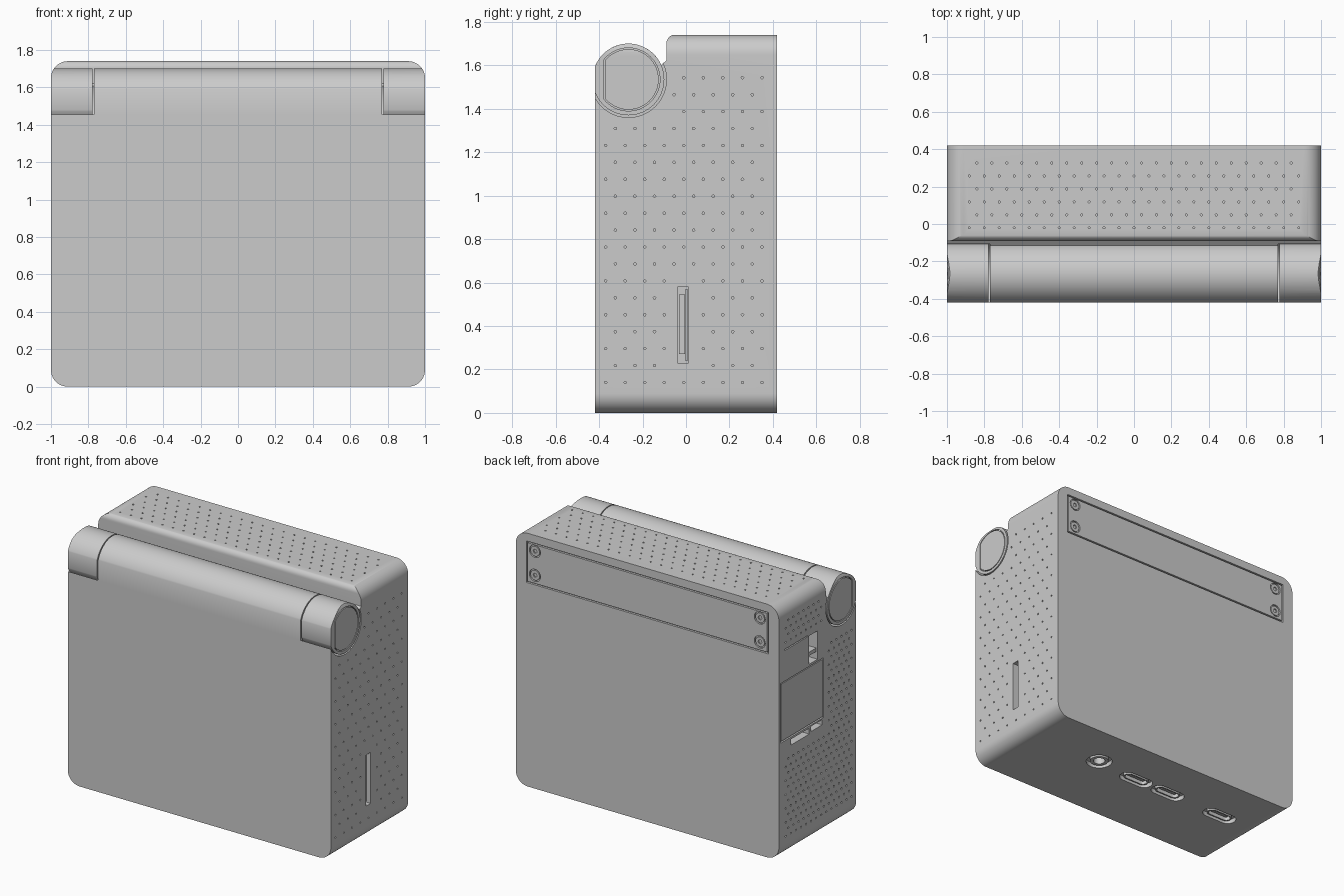
import bpy, bmesh
from math import cos, sin, radians, sqrt, acos, degrees

if "Cube" in bpy.data.objects:
    bpy.data.objects.remove(bpy.data.objects["Cube"])

W, D, H, R = 1.0, 0.42, 1.74, 0.09          # half width, half depth, height, corner radius
CY, CZ, CR = -0.265, 1.535, 0.165           # hinge axis and radius


def arc(cx, cy, r, a0, a1, n):
    return [(cx + r * cos(radians(a0 + (a1 - a0) * i / n)),
             cy + r * sin(radians(a0 + (a1 - a0) * i / n))) for i in range(n + 1)]


def circle(cx, cy, r, n=32):
    return arc(cx, cy, r, 0, 360, n)[:-1]


def rect(a0, b0, a1, b1):
    return [(a0, b0), (a1, b0), (a1, b1), (a0, b1)]


def round_rect(a0, b0, a1, b1, r, n=8):
    return (arc(a1 - r, b1 - r, r, 0, 90, n) + arc(a0 + r, b1 - r, r, 90, 180, n)
            + arc(a0 + r, b0 + r, r, 180, 270, n) + arc(a1 - r, b0 + r, r, 270, 360, n))


def stadium(cx, cy, w, h):
    return round_rect(cx - w / 2, cy - h / 2, cx + w / 2, cy + h / 2, h / 2 - 0.0005)


def prism(name, profiles, axis, lo, hi):
    """Extrude one or more 2D profiles along an axis into a single object."""
    if isinstance(profiles[0], tuple):
        profiles = [profiles]
    put = {'x': lambda p, t: (t, *p), 'y': lambda p, t: (p[0], t, p[1]),
           'z': lambda p, t: (*p, t)}[axis]
    bm = bmesh.new()
    for pts in profiles:
        a = [bm.verts.new(put(p, lo)) for p in pts]
        b = [bm.verts.new(put(p, hi)) for p in pts]
        bm.faces.new(a)
        bm.faces.new(b[::-1])
        for i in range(len(pts)):
            j = (i + 1) % len(pts)
            bm.faces.new((a[j], a[i], b[i], b[j]))
    bmesh.ops.recalc_face_normals(bm, faces=bm.faces)
    me = bpy.data.meshes.new(name)
    bm.to_mesh(me)
    bm.free()
    ob = bpy.data.objects.new(name, me)
    bpy.context.collection.objects.link(ob)
    return ob


def boolean(ob, cutter, op='DIFFERENCE', keep=False):
    m = ob.modifiers.new('cut', 'BOOLEAN')
    m.operation, m.solver, m.object = op, 'EXACT', cutter
    dg = bpy.context.evaluated_depsgraph_get()
    me = bpy.data.meshes.new_from_object(ob.evaluated_get(dg))
    ob.modifiers.clear()
    ob.data = me
    if not keep:
        bpy.data.objects.remove(cutter)


def cut(ob, profiles, axis, lo, hi):
    boolean(ob, prism('cutter', profiles, axis, lo, hi))


def lattice(a0, b0, a1, b1, step, r, skip=()):
    """Staggered small hexagonal holes, leaving out the skip rectangles."""
    out, row, b = [], 0, b0
    while b <= b1:
        a = a0 + (step / 2 if row % 2 else 0)
        while a <= a1:
            if not any(s[0] < a < s[2] and s[1] < b < s[3] for s in skip):
                out.append(circle(a, b, r, 6))
            a += step
        b += step * 0.866
        row += 1
    return out


# rounded outline that trims every outer part
outline = prism('outline', round_rect(-W, 0, W, H, R, 12), 'y', -0.6, 0.6)

# case: side profile with the hinge barrel in front and raised rear block
front = degrees(acos((-D - CY) / CR))
profile = ([(-D, -0.1), (D, -0.1), (D, H + 0.001)] + arc(-0.05, 1.701, 0.04, 90, 180, 8)
           + [(-0.09, 1.622)] + arc(CY, CZ, CR, 24, front, 40))
body = prism('case_body', profile, 'x', -1.1, 1.1)
boolean(body, outline, 'INTERSECT', keep=True)
for s in (-1, 1):
    cut(body, circle(CY, CZ, 0.175, 64), 'x', *sorted((s * 0.77, s * 1.1)))

# hinge end caps with a flat-sided plug
def d_shape(r, flat):
    t = degrees(acos((flat - CY) / r))
    return arc(CY, CZ, r, -t, t, 48)


for s, side in ((-1, 'left'), (1, 'right')):
    cap = prism(f'hinge_cap_{side}', circle(CY, CZ, CR, 64), 'x', *sorted((s * 0.777, s * 1.05)))
    trim = prism('trim', rect(-1.2, -D, 1.2, 1), 'z', 0.5, 2.5)
    boolean(cap, trim, 'INTERSECT')
    boolean(cap, outline, 'INTERSECT', keep=True)
    cut(cap, d_shape(0.145, -0.377), 'x', *sorted((s * 0.985, s * 1.1)))
    plug = prism(f'hinge_plug_{side}', d_shape(0.139, -0.371), 'x', *sorted((s * 0.98, s * 1.05)))
    boolean(plug, outline, 'INTERSECT', keep=True)
bpy.data.objects.remove(outline)

# back cover strip with four screws
cut(body, rect(-0.92, 1.40, 0.92, 1.685), 'y', D - 0.015, 0.6)
strip = prism('back_strip', rect(-0.91, 1.41, 0.91, 1.675), 'y', D - 0.02, D)
spots = [(x, z) for x in (-0.855, 0.855) for z in (1.465, 1.63)]
cut(strip, [circle(x, z, 0.042) for x, z in spots], 'y', D - 0.012, 0.6)
screws = prism('back_screws', [circle(x, z, 0.034) for x, z in spots], 'y', D - 0.016, D - 0.002)
cut(screws, [circle(x, z, 0.015, 6) for x, z in spots], 'y', D - 0.01, 0.6)

# card slot on the right side with reader inside
cut(body, rect(-0.04, 0.23, 0.012, 0.58), 'x', 0.85, 1.1)
prism('card_reader', rect(-0.032, 0.27, -0.005, 0.545), 'x', 0.84, 0.95)
prism('card_reader_lip', rect(-0.002, 0.24, 0.008, 0.57), 'x', 0.84, 0.97)

# access hatch on the left side, its window and latch slots
cut(body, rect(-0.065, 0.80, 0.40, 1.21), 'x', -1.1, -0.985)
prism('access_hatch', rect(-0.057, 0.808, 0.392, 1.202), 'x', -0.998, -0.98)
cut(body, [rect(0.0, 1.225, 0.095, 1.42), rect(0.09, 0.745, 0.29, 0.785),
           rect(-0.05, 0.755, 0.07, 0.79)], 'x', -1.1, -0.90)
cut(body, rect(0.105, 1.42, 0.36, 1.428), 'x', -1.1, -0.985)
prism('window_bar', rect(-0.01, 1.275, 0.105, 1.30), 'x', -0.99, -0.93)

# sockets in the bottom: one round jack and three oval ports
ovals = [(0.05, 0.08), (-0.22, 0.08), (-0.67, 0.07)]
jack = (0.39, 0.11)
cut(body, [stadium(x, y, 0.25, 0.11) for x, y in ovals] + [circle(*jack, 0.085)], 'z', -0.1, 0.03)
cut(body, [stadium(x, y, 0.17, 0.055) for x, y in ovals] + [circle(*jack, 0.04)], 'z', -0.1, 0.12)
shells = prism('port_shells', [stadium(x, y, 0.19, 0.07) for x, y in ovals], 'z', 0.004, 0.07)
cut(shells, [stadium(x, y, 0.17, 0.052) for x, y in ovals], 'z', -0.1, 0.2)
prism('port_tongues', [rect(x - 0.065, y - 0.008, x + 0.065, y + 0.008) for x, y in ovals],
      'z', 0.015, 0.13)
ring = prism('jack_ring', circle(*jack, 0.06), 'z', 0.004, 0.07)
cut(ring, circle(*jack, 0.038), 'z', -0.1, 0.2)

# fine dimples on the left, right and top
left_skip = [(-0.1, 0.71, 0.45, 1.47), (-0.46, 1.33, -0.06, 1.8)]
cut(body, lattice(-0.37, 0.14, 0.37, 1.62, 0.055, 0.007, left_skip), 'x', -1.1, -0.99)
right_skip = [(-0.08, 0.19, 0.05, 0.62), (-0.46, 1.33, -0.06, 1.8)]
cut(body, lattice(-0.37, 0.14, 0.37, 1.62, 0.09, 0.006, right_skip), 'x', 0.99, 1.1)
cut(body, lattice(-0.88, -0.02, 0.88, 0.38, 0.08, 0.006), 'z', H - 0.01, H + 0.1)

# smooth rounded surfaces, crisp edges
for ob in bpy.context.collection.objects:
    ob.select_set(True)
bpy.context.view_layer.objects.active = body
bpy.ops.object.shade_smooth_by_angle(angle=radians(30))
